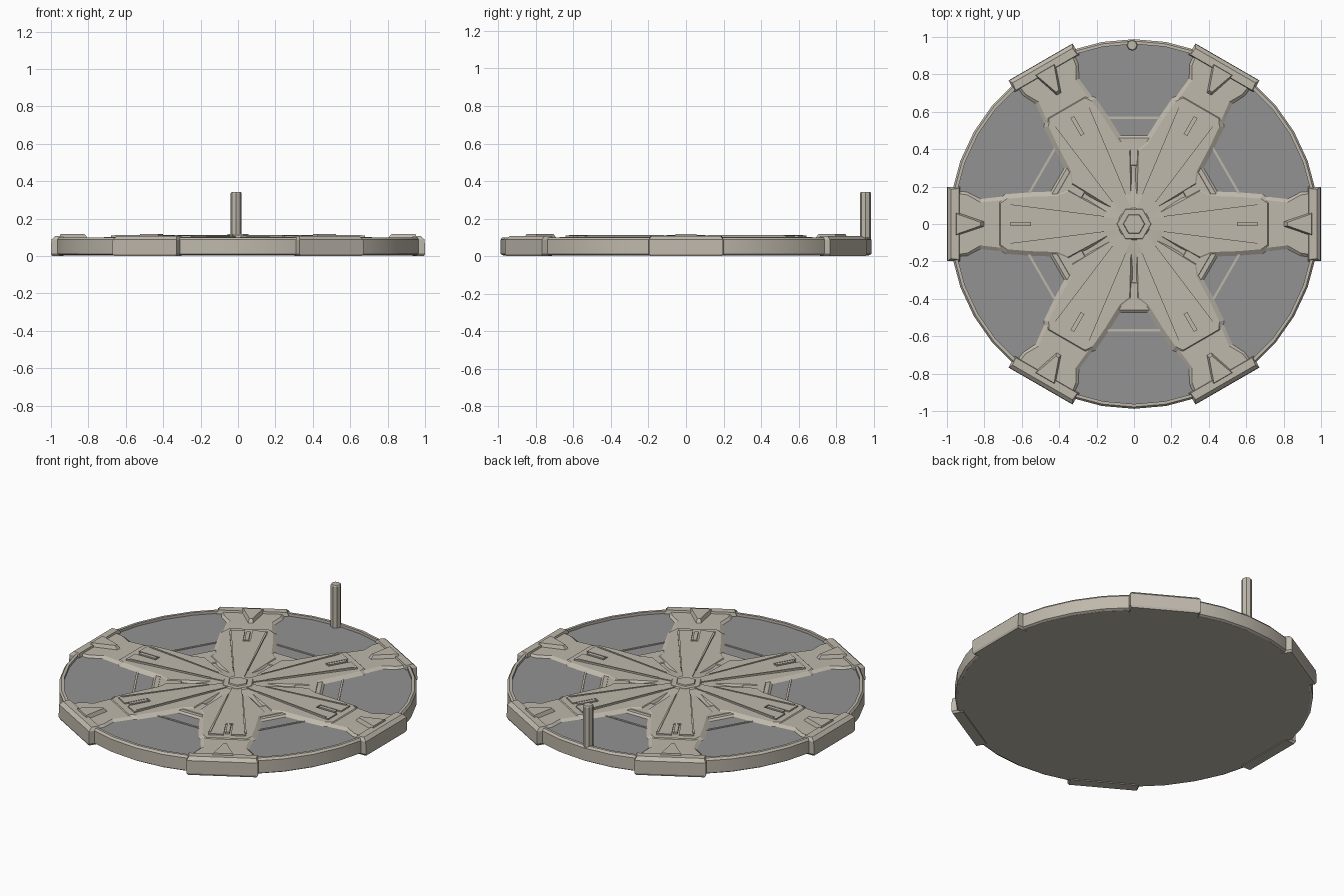
import bpy, bmesh, math
from mathutils import Matrix

if "Cube" in bpy.data.objects:
    bpy.data.objects.remove(bpy.data.objects["Cube"])


def material(name, rgb):
    m = bpy.data.materials.new(name)
    m.diffuse_color = (*rgb, 1)
    m.use_nodes = True
    m.node_tree.nodes["Principled BSDF"].inputs["Base Color"].default_value = m.diffuse_color
    return m


STONE = material("warm_stone", (0.52, 0.48, 0.41))
GREY = material("neutral_grey", (0.29, 0.29, 0.29))


def finish(name, bm, mat, smooth=None):
    bmesh.ops.recalc_face_normals(bm, faces=bm.faces[:])
    me = bpy.data.meshes.new(name)
    bm.to_mesh(me)
    bm.free()
    me.materials.append(mat)
    ob = bpy.data.objects.new(name, me)
    bpy.context.collection.objects.link(ob)
    if smooth:
        bpy.context.view_layer.objects.active = ob
        ob.select_set(True)
        bpy.ops.object.shade_smooth_by_angle(angle=math.radians(smooth))
        ob.select_set(False)
    return ob


def mirrored(half):
    """Outline from (radius, half width) points along a spoke."""
    return [(r, -h) for r, h in half] + [(r, h) for r, h in reversed(half)]


def loft(bm, layers, angle):
    """Closed solid through outlines [(points, z), ...], turned about z."""
    rot = Matrix.Rotation(angle, 4, 'Z')
    rings = []
    for pts, z in layers:
        rings.append([bm.verts.new(rot @ Matrix.Translation((x, y, z)).translation)
                      for x, y in pts])
    for a, b in zip(rings, rings[1:]):
        n = len(a)
        for i in range(n):
            bm.faces.new((a[i], a[(i + 1) % n], b[(i + 1) % n], b[i]))
    bm.faces.new(rings[0][::-1])
    bm.faces.new(rings[-1])


def six(name, layers, offset=0):
    bm = bmesh.new()
    for k in range(6):
        loft(bm, layers, math.radians(60 * k + offset))
    return finish(name, bm, STONE)


def ngon(r, n, phase=0):
    return [(r * math.cos(math.tau * i / n + phase), r * math.sin(math.tau * i / n + phase))
            for i in range(n)]


def turned(name, profile, n, mat, closed=False, smooth=None, centre=(0, 0)):
    """Surface of revolution from (radius, z), capped at both ends unless closed."""
    bm = bmesh.new()
    rings = [[bm.verts.new((x + centre[0], y + centre[1], z)) for x, y in ngon(r, n)]
             for r, z in profile]
    pairs = list(zip(rings, rings[1:])) + ([(rings[-1], rings[0])] if closed else [])
    for a, b in pairs:
        for i in range(n):
            bm.faces.new((a[i], a[(i + 1) % n], b[(i + 1) % n], b[i]))
    if not closed:
        bm.faces.new(rings[0][::-1])
        bm.faces.new(rings[-1])
    return finish(name, bm, mat, smooth)


FLOOR = 0.084

# Base, outer rim and grey floor panel
turned("base_disc", [(0.975, 0.004), (0.975, FLOOR - 0.006)], 36, STONE, smooth=30)
turned("outer_rim", [(0.975, 0.005), (0.988, 0.012), (0.988, 0.088), (0.978, 0.1),
                     (0.962, 0.1), (0.962, 0.01)], 36, STONE, closed=True, smooth=30)
turned("grey_floor_panel", [(0.964, FLOOR - 0.005), (0.964, FLOOR)], 36, GREY)

# Thin bars joining neighbouring spokes
bar = mirrored([(0.562, 0.2), (0.574, 0.2)])
six("thin_cross_bar", [(bar, FLOOR - 0.002), (bar, FLOOR + 0.004)], 30)

# Curved webs filling the centre between the spokes
bm = bmesh.new()
web = [(0.475, 0.18, FLOOR - 0.002), (0.46, 0.17, 0.094), (0.31, 0.18, 0.091),
       (0.28, 0.162, 0.0875), (0.24, 0.139, 0.088), (0.2, 0.116, 0.093),
       (0.15, 0.087, 0.100), (0.05, 0.029, 0.104)]
for k in range(6):
    rot = Matrix.Rotation(math.radians(60 * k + 30), 3, 'Z')
    rows = []
    for r, h, z in web:
        bend = 0.006 if 0.1 < r < 0.3 else 0
        rows.append([bm.verts.new(rot @ Matrix.Translation((r, s * h, z + bend * abs(s))).translation)
                     for s in (-1, 0, 1)])
    for a, b in zip(rows, rows[1:]):
        for i in range(2):
            bm.faces.new((a[i], a[i + 1], b[i + 1], b[i]))
ob = finish("centre_web", bm, STONE, 25)

# Small raised ledge on each web
six("web_ledge", [(mirrored([(0.31, 0.06), (0.44, 0.115)]), 0.088),
                  (mirrored([(0.315, 0.055), (0.435, 0.105)]), 0.0965)], 30)

# Spoke bodies with sloping sides
six("spoke_body", [
    (mirrored([(0.1, 0.05), (0.36, 0.205), (0.42, 0.18), (0.56, 0.175), (0.69, 0.165), (0.735, 0.13)]), FLOOR - 0.004),
    (mirrored([(0.1, 0.04), (0.35, 0.175), (0.41, 0.15), (0.56, 0.145), (0.68, 0.135), (0.715, 0.11)]), 0.101)])

# Outer arms flaring towards the rim
six("outer_arm", [
    (mirrored([(0.6, 0.165), (0.73, 0.15), (0.82, 0.14), (0.89, 0.175), (0.955, 0.18)]), FLOOR - 0.004),
    (mirrored([(0.6, 0.135), (0.73, 0.125), (0.82, 0.115), (0.89, 0.155), (0.955, 0.165)]), 0.096)])

# Rim clamps with chamfered top edge
six("rim_clamp", [
    (mirrored([(0.935, 0.19), (0.995, 0.19)]), 0.0),
    (mirrored([(0.93, 0.2), (1.0, 0.197)]), 0.012),
    (mirrored([(0.93, 0.2), (0.998, 0.197)]), 0.088),
    (mirrored([(0.935, 0.19), (0.978, 0.185)]), 0.107)])

# Raised wedge on each clamp
six("clamp_wedge", [(mirrored([(0.80, 0.014), (0.955, 0.066)]), 0.092),
                    (mirrored([(0.82, 0.009), (0.95, 0.055)]), 0.117)])

# Tapered blades, notched at the outer end
blade = [(0.06, -0.025), (0.68, -0.105), (0.68, -0.02), (0.54, -0.02),
         (0.54, 0.02), (0.68, 0.02), (0.68, 0.105), (0.06, 0.025)]
six("spoke_blade", [(blade, 0.098), (blade, 0.109)])

# Narrow ribs along both blade edges
for side in (-1, 1):
    rib = [(0.16, side * 0.036), (0.66, side * 0.093), (0.66, side * 0.105), (0.16, side * 0.042)]
    six("blade_edge_rib", [(rib, 0.106), (rib, 0.1125)])

# Tongue inside each notch
tongue = mirrored([(0.55, 0.011), (0.66, 0.011)])
six("notch_tongue", [(tongue, 0.098), (tongue, 0.112)])

# Six-sided centre hub
turned("hub_collar", [(0.105, 0.095), (0.09, 0.111)], 6, STONE)
turned("hub_cap", [(0.062, 0.105), (0.055, 0.117)], 6, STONE)

# Upright post at the back edge
turned("edge_post", [(0.03, 0.02), (0.03, 0.335), (0.025, 0.342)], 8, STONE, centre=(-0.01, 0.956))
